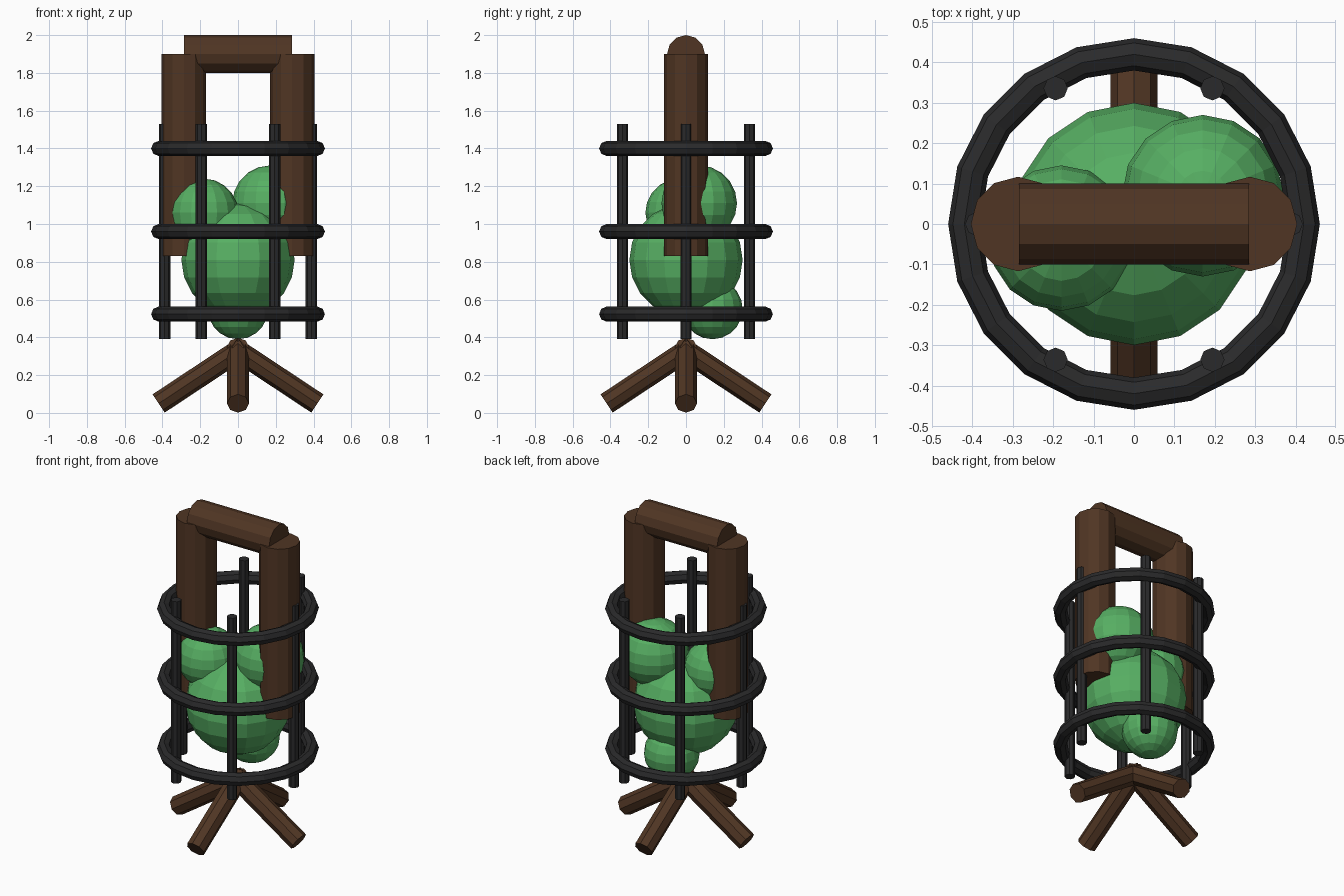
import bpy, math
from mathutils import Vector

if "Cube" in bpy.data.objects:
    bpy.data.objects.remove(bpy.data.objects["Cube"])


def material(name, rgb):
    m = bpy.data.materials.new(name)
    m.diffuse_color = (*rgb, 1.0)
    m.use_nodes = True
    m.node_tree.nodes["Principled BSDF"].inputs["Base Color"].default_value = m.diffuse_color
    return m


WOOD = material("brown wood", (0.080, 0.036, 0.017))
IRON = material("black iron", (0.023, 0.023, 0.024))
SLIME = material("green", (0.095, 0.43, 0.125))


def finish(name, mat):
    ob = bpy.context.object
    ob.name = name
    ob.data.name = name
    ob.data.materials.append(mat)
    return ob


def rod(name, a, b, r, sides, mat):
    """Cylinder running from point a to point b."""
    a, b = Vector(a), Vector(b)
    d = b - a
    bpy.ops.mesh.primitive_cylinder_add(vertices=sides, radius=r, depth=d.length,
                                        location=(a + b) / 2)
    ob = finish(name, mat)
    if abs(d.normalized().z) < 0.999:
        # keep one side pair of the rod upright
        ob.rotation_euler = (0, math.acos(d.normalized().z), math.atan2(d.y, d.x))
    return ob


def ball(name, loc, r):
    bpy.ops.mesh.primitive_uv_sphere_add(segments=16, ring_count=10, radius=r, location=loc)
    return finish(name, SLIME)


# Splayed feet
for i in range(4):
    c, s = round(math.cos(i * math.pi / 2)), round(math.sin(i * math.pi / 2))
    rod(f"foot_{i + 1}", (-0.032 * c, -0.032 * s, 0.349), (0.42 * c, 0.42 * s, 0.05),
        0.058, 8, WOOD)

# Cage hoops
for i, z in enumerate((0.523, 0.96, 1.40)):
    bpy.ops.mesh.primitive_torus_add(major_segments=20, minor_segments=8, major_radius=0.42,
                                     minor_radius=0.04, location=(0, 0, z))
    finish(f"cage_hoop_{i + 1}", IRON)

# Cage bars
for i in range(6):
    a = i * math.pi / 3
    x, y = 0.388 * math.cos(a), 0.388 * math.sin(a)
    rod(f"cage_bar_{i + 1}", (x, y, 0.39), (x, y, 1.53), 0.03, 8, IRON)

# Wooden handle: two posts and a crossbar
for side, x in (("left", -0.287), ("right", 0.287)):
    rod(f"handle_post_{side}", (x, 0, 0.83), (x, 0, 1.90), 0.117, 12, WOOD)
rod("handle_crossbar", (-0.285, 0, 1.90), (0.285, 0, 1.90), 0.10, 12, WOOD)

# Green blobs held in the cage
ball("main_blob", (0, 0, 0.81), 0.30)
ball("left_blob", (-0.18, -0.035, 1.06), 0.18)
ball("right_blob", (0.17, 0.07, 1.11), 0.20)
ball("lower_blob", (0, 0.14, 0.55), 0.16)
